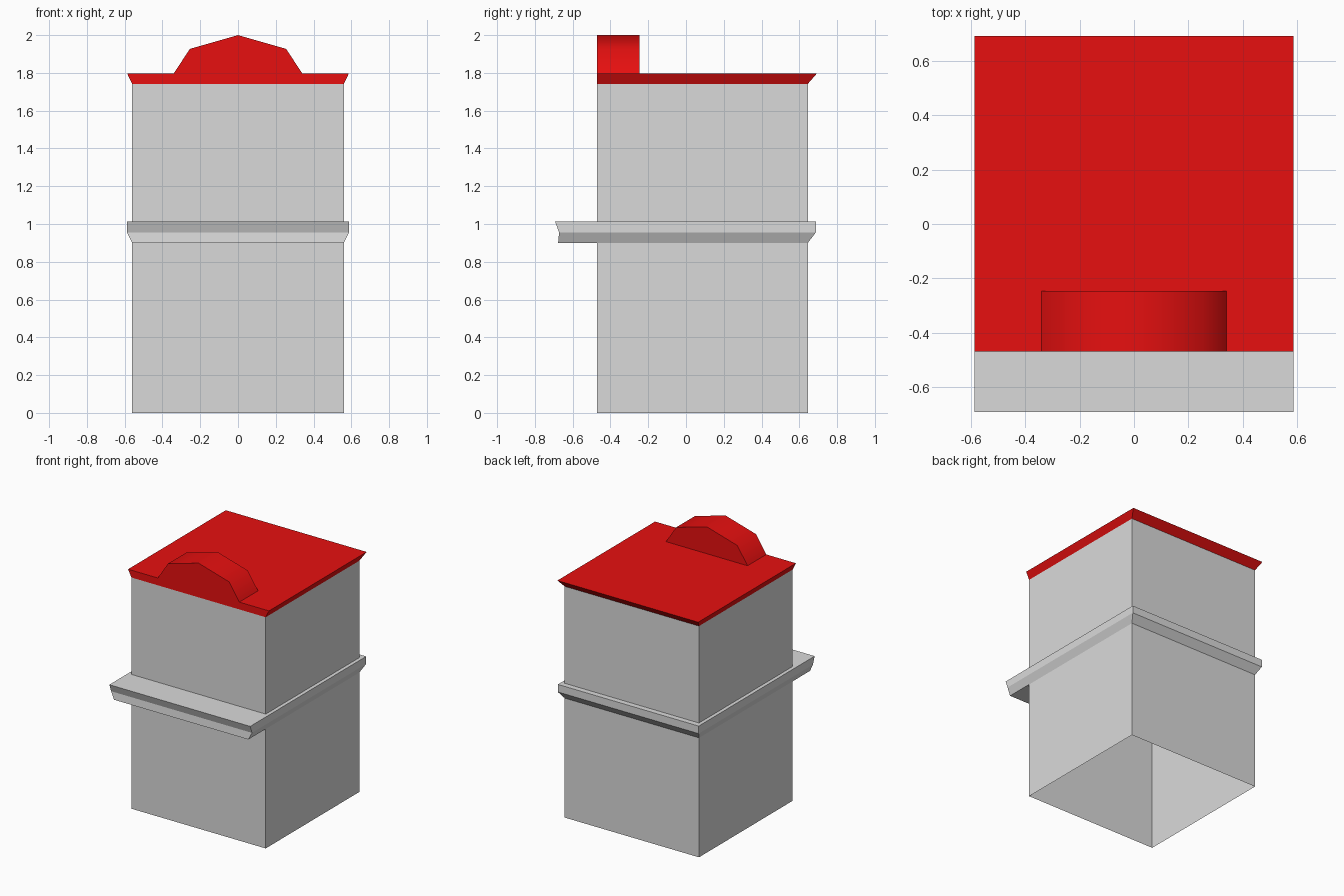
import bpy
import math

cube = bpy.data.objects.get("Cube")
if cube:
    bpy.data.objects.remove(cube, do_unlink=True)


def material(name, rgb):
    mat = bpy.data.materials.new(name)
    mat.use_nodes = True
    mat.diffuse_color = (*rgb, 1)
    mat.node_tree.nodes["Principled BSDF"].inputs["Base Color"].default_value = (*rgb, 1)
    return mat


GREY = material("wall grey", (0.7, 0.7, 0.7))
RED = material("roof red", (0.8, 0.005, 0.005))

# Wall footprint
HALF, FRONT, BACK = 0.56, -0.47, 0.645
FLARE = 0.587


def make_object(name, verts, faces, mat):
    mesh = bpy.data.meshes.new(name)
    mesh.from_pydata(verts, [], faces)
    mesh.materials.append(mat)
    mesh.update()
    obj = bpy.data.objects.new(name, mesh)
    bpy.context.collection.objects.link(obj)
    return obj


def loft(name, levels, mat, bottom=True, top=True):
    """Stack rectangles given as (half width, front y, back y, z)."""
    verts, faces = [], []
    for w, front, back, z in levels:
        verts += [(-w, front, z), (w, front, z), (w, back, z), (-w, back, z)]
    for i in range(len(levels) - 1):
        for j in range(4):
            a, b = 4 * i + j, 4 * i + (j + 1) % 4
            faces.append((a, b, b + 4, a + 4))
    if bottom:
        faces.append((3, 2, 1, 0))
    if top:
        n = len(verts)
        faces.append((n - 4, n - 3, n - 2, n - 1))
    return make_object(name, verts, faces, mat)


# Hollow walls, open underneath
loft("walls", [(HALF, FRONT, BACK, 0), (HALF, FRONT, BACK, 1.742)], GREY,
     bottom=False, top=False)

# Flared ledge around the middle, deep at the front
loft("ledge", [(HALF, -0.677, BACK, 0.9),
               (FLARE, -0.672, 0.687, 0.955),
               (FLARE, -0.693, 0.687, 1.012)], GREY)

# Flat roof, flared on the sides and back
loft("roof", [(HALF, FRONT, BACK, 1.742), (FLARE, FRONT, 0.693, 1.797)], RED)

# Arched pediment on the front edge of the roof
right_half = [(0.34, 1.797), (0.255, 1.927)]
outline = right_half + [(0, 2.0)] + [(-x, z) for x, z in reversed(right_half)]
n = len(outline)
verts = [(x, y, z) for y in (FRONT, -0.247) for x, z in outline]
faces = [tuple(reversed(range(n))), tuple(range(n, 2 * n))]
faces += [(i, i + 1, n + i + 1, n + i) for i in range(n - 1)]
pediment = make_object("pediment", verts, faces, RED)

# Consistent outward normals, then soften only the arch
bpy.ops.object.select_all(action="DESELECT")
pediment.select_set(True)
bpy.context.view_layer.objects.active = pediment
bpy.ops.object.mode_set(mode="EDIT")
bpy.ops.mesh.select_all(action="SELECT")
bpy.ops.mesh.normals_make_consistent(inside=False)
bpy.ops.object.mode_set(mode="OBJECT")
bpy.ops.object.shade_smooth_by_angle(angle=math.radians(50))
